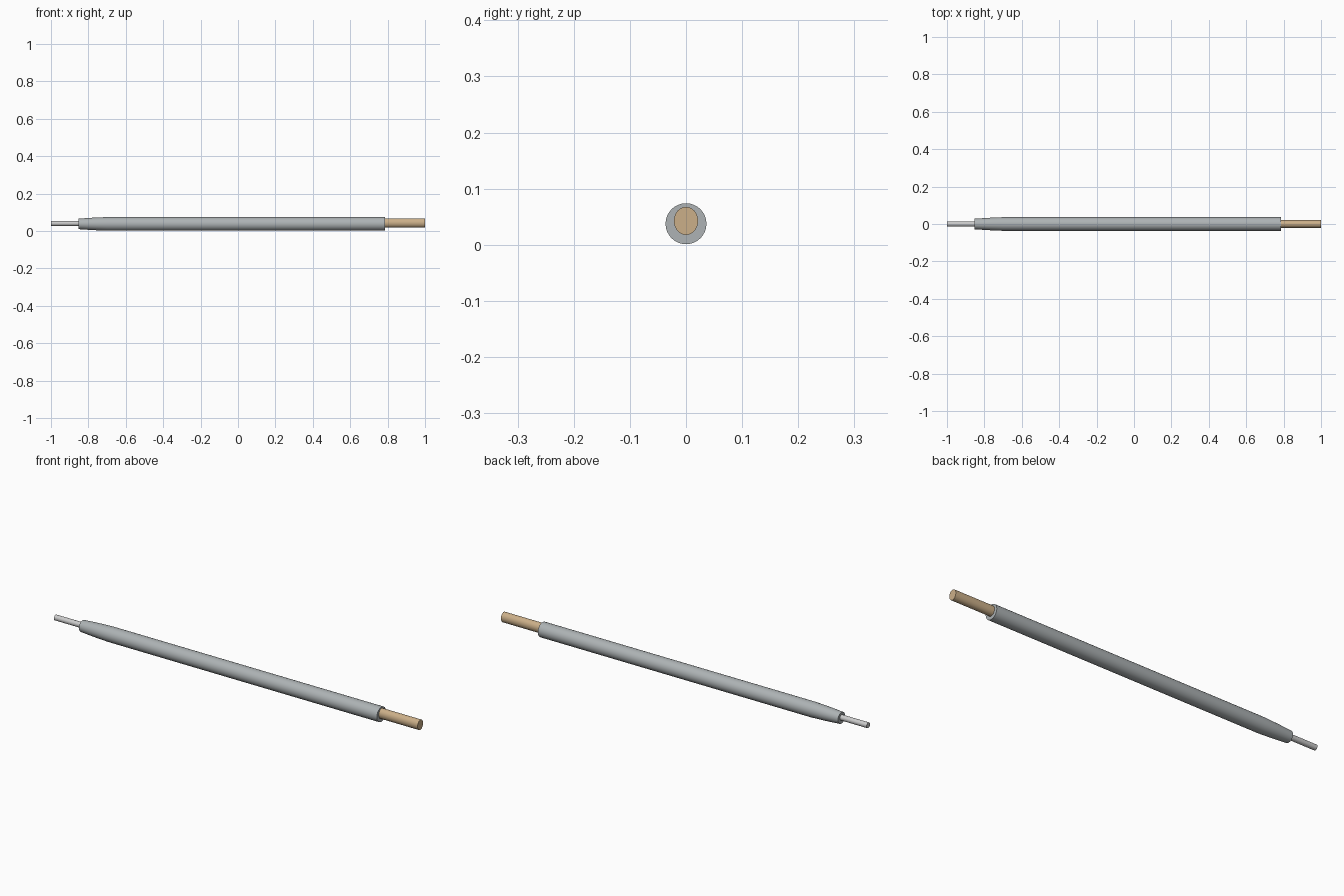
import bpy, bmesh, math

if "Cube" in bpy.data.objects:
    bpy.data.objects.remove(bpy.data.objects["Cube"])


def material(name, color):
    m = bpy.data.materials.new(name)
    m.diffuse_color = (*color, 1)
    m.use_nodes = True
    m.node_tree.nodes["Principled BSDF"].inputs["Base Color"].default_value = m.diffuse_color
    return m


def lathe_x(name, rings, zc, segs, mat):
    """Loft elliptical rings (x, half width y, half height z) along x and cap the ends."""
    bm = bmesh.new()
    loops = []
    for x, ry, rz in rings:
        loops.append([bm.verts.new((x, ry * math.cos(2 * math.pi * i / segs),
                                    zc + rz * math.sin(2 * math.pi * i / segs)))
                      for i in range(segs)])
    for a, b in zip(loops, loops[1:]):
        for i in range(segs):
            j = (i + 1) % segs
            bm.faces.new((a[i], a[j], b[j], b[i]))
    bm.faces.new(loops[0])
    bm.faces.new(loops[-1])
    bmesh.ops.recalc_face_normals(bm, faces=bm.faces)
    me = bpy.data.meshes.new(name)
    bm.to_mesh(me)
    bm.free()
    me.materials.append(mat)
    ob = bpy.data.objects.new(name, me)
    bpy.context.collection.objects.link(ob)
    bpy.ops.object.select_all(action='DESELECT')
    ob.select_set(True)
    bpy.context.view_layer.objects.active = ob
    bpy.ops.object.shade_smooth_by_angle(angle=math.radians(35))
    return ob


steel = material("dark_steel", (0.42, 0.45, 0.46))
pin_metal = material("pin_metal", (0.58, 0.57, 0.57))
tan = material("tan", (0.60, 0.43, 0.25))

# Long sleeve, tapered towards the left end
lathe_x("sleeve", [(-0.853, 0.028, 0.028), (-0.78, 0.033, 0.033),
                   (-0.70, 0.0365, 0.0365), (0.787, 0.0365, 0.0365)],
        0.0375, 32, steel)

# Thin pin at the left end
lathe_x("pin", [(-1.0, 0.0135, 0.0135), (-0.80, 0.0135, 0.0135)], 0.040, 24, pin_metal)

# Oval rod at the right end, set slightly high in the sleeve
lathe_x("oval_rod", [(0.70, 0.0215, 0.025), (1.0, 0.0215, 0.025)], 0.0425, 32, tan)
